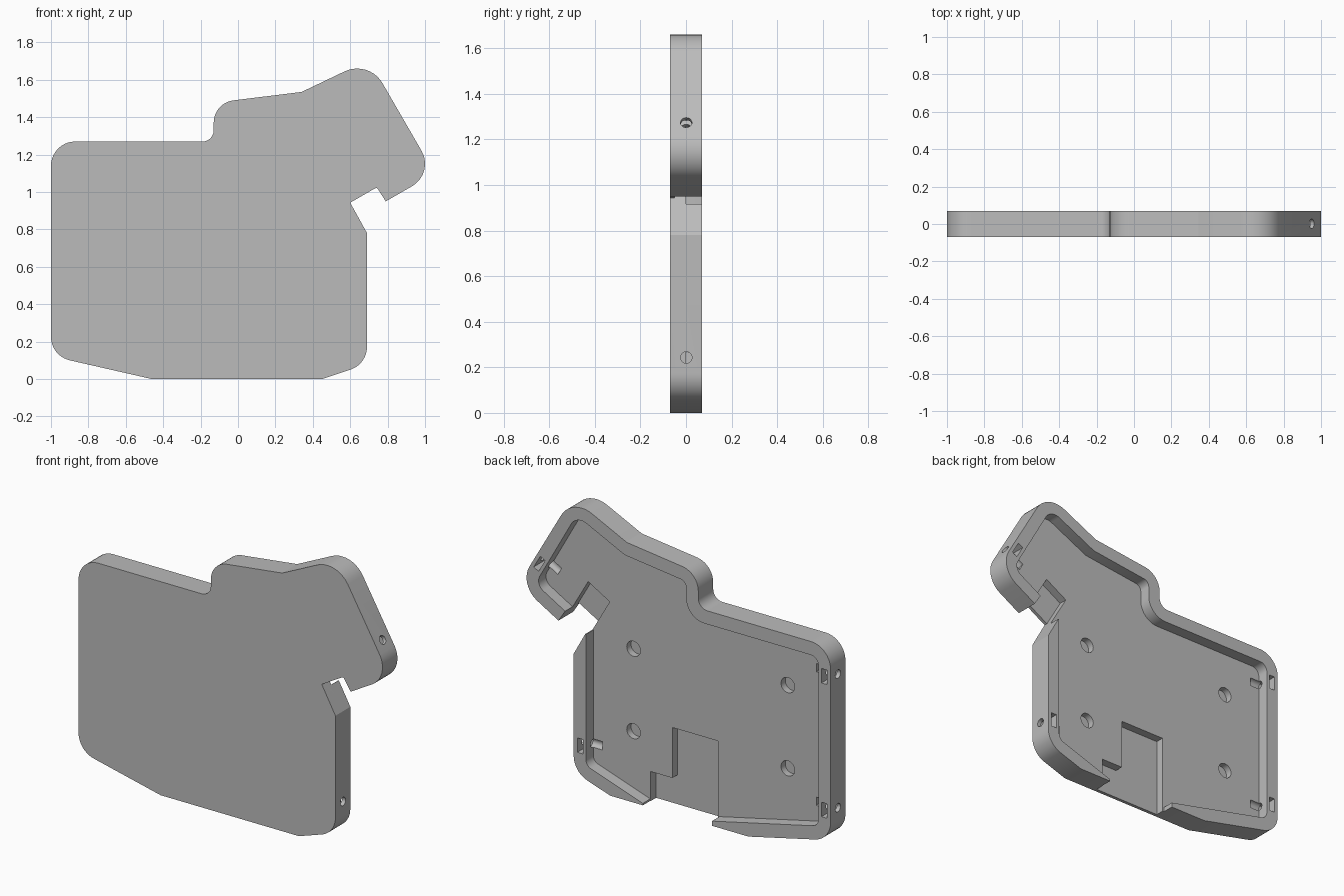
import bpy, bmesh, math
from mathutils import Vector, Matrix

cube = bpy.data.objects.get("Cube")
if cube:
    bpy.data.objects.remove(cube, do_unlink=True)

BACK, FLOOR, DEEP = 0.07, 0.0, -0.05

grey = bpy.data.materials.new("plain grey")
grey.use_nodes = True
colour = (0.5, 0.5, 0.5, 1)
grey.diffuse_color = colour
grey.node_tree.nodes["Principled BSDF"].inputs["Base Color"].default_value = colour


def rounded(corners, steps=10):
    """Turn (x, z, radius) corners into an outline with arcs."""
    out = []
    for i, (x, z, r) in enumerate(corners):
        p = Vector((x, z))
        if r == 0:
            out.append(p)
            continue
        a = (Vector(corners[i - 1][:2]) - p).normalized()
        b = (Vector(corners[(i + 1) % len(corners)][:2]) - p).normalized()
        half = a.angle(b) / 2
        centre = p + (a + b).normalized() * r / math.sin(half)
        start = p + a * r / math.tan(half) - centre
        end = p + b * r / math.tan(half) - centre
        sweep = start.angle(end)
        for k in range(steps + 1):
            t = k / steps
            out.append(centre + (start * math.sin((1 - t) * sweep)
                                 + end * math.sin(t * sweep)) / math.sin(sweep))
    return out


def make_object(name, bm):
    bmesh.ops.recalc_face_normals(bm, faces=bm.faces)
    mesh = bpy.data.meshes.new(name)
    bm.to_mesh(mesh)
    bm.free()
    mesh.materials.append(grey)
    ob = bpy.data.objects.new(name, mesh)
    bpy.context.collection.objects.link(ob)
    return ob


def slab(name, corners, y0, y1):
    bm = bmesh.new()
    face = bm.faces.new([bm.verts.new((p.x, y0, p.y)) for p in rounded(corners)])
    moved = bmesh.ops.extrude_face_region(bm, geom=[face])["geom"]
    bmesh.ops.translate(bm, vec=(0, y1 - y0, 0),
                        verts=[v for v in moved if isinstance(v, bmesh.types.BMVert)])
    return make_object(name, bm)


def rod(name, centre, direction, radius, length):
    bm = bmesh.new()
    turn = Vector(direction).to_track_quat('Z', 'Y').to_matrix().to_4x4()
    bmesh.ops.create_cone(bm, cap_ends=True, segments=28, radius1=radius, radius2=radius,
                          depth=length, matrix=Matrix.Translation(centre) @ turn)
    return make_object(name, bm)


def cut(body, cutter):
    mod = body.modifiers.new("cut", 'BOOLEAN')
    mod.operation, mod.solver, mod.object = 'DIFFERENCE', 'EXACT', cutter
    graph = bpy.context.evaluated_depsgraph_get()
    mesh = bpy.data.meshes.new_from_object(body.evaluated_get(graph))
    body.modifiers.remove(mod)
    body.data = mesh
    bpy.data.objects.remove(cutter, do_unlink=True)


# Outer case
case = slab("case_shell", [
    (-1, .123, .13), (-1, 1.27, .13), (-.13, 1.27, .06), (-.13, 1.477, .12),
    (.34, 1.535, .05), (.70, 1.707, .156), (1.051, 1.10, .139), (.79, .95, 0),
    (.742, 1.025, .012), (.60, .943, 0), (.69, .78, 0), (.69, .08, .13),
    (.45, 0, 0), (-.46, 0, 0)], -BACK, BACK)

# Main recess, open at the bottom and at the neck notch
cut(case, slab("recess", [
    (-.92, .186, .05), (-.92, 1.19, .05), (-.05, 1.19, .12), (-.05, 1.407, .04),
    (.355, 1.457, 0), (.672, 1.608, .076), (.942, 1.13, .059), (.742, 1.015, 0),
    (.75, 1.0, 0), (.61, .915, 0), (.61, .137, .05), (.235, .012, 0),
    (.235, -.05, 0), (-.22, -.05, 0), (-.22, .028, 0)], FLOOR, .1))

# Deeper connector pockets
cut(case, slab("lower_pocket", [
    (-.21, -.05, 0), (-.21, .475, 0), (.09, .475, 0), (.09, .175, 0),
    (.232, .175, 0), (.232, -.05, 0)], DEEP, .09))
cut(case, slab("neck_pocket", [
    (.502, 1.112, 0), (.644, 1.194, 0), (.752, 1.007, 0), (.610, .925, 0)], DEEP, .09))

# Round blind recesses in the floor
for x, z in ((.345, .875), (.345, .385), (-.67, .93), (-.67, .435)):
    cut(case, rod("round_recess", (x, 0, z), (0, 1, 0), .045, .08))

# Side screw holes, each with a nut slot in the rim
for x, z, angle in ((-1, 1.085, 180), (-1, .29, 180), (.69, .243, 0), (.952, 1.275, 30)):
    a = math.radians(angle)
    out, along = Vector((math.cos(a), math.sin(a))), Vector((-math.sin(a), math.cos(a)))
    edge = Vector((x, z))
    mid = edge - out * .045
    cut(case, rod("screw_hole", (mid.x, 0.001, mid.y), (out.x, 0, out.y), .025, .19))
    nut = edge - out * .042
    box = [nut + out * .018 * i + along * .043 * j
           for i, j in ((-1, -1), (1, -1), (1, 1), (-1, 1))]
    cut(case, slab("nut_slot", [(p.x, p.y, 0) for p in box], -.043, .09))

# Smooth arcs, crisp edges
bpy.ops.object.select_all(action='DESELECT')
case.select_set(True)
bpy.context.view_layer.objects.active = case
bpy.ops.object.shade_smooth_by_angle(angle=math.radians(25))
